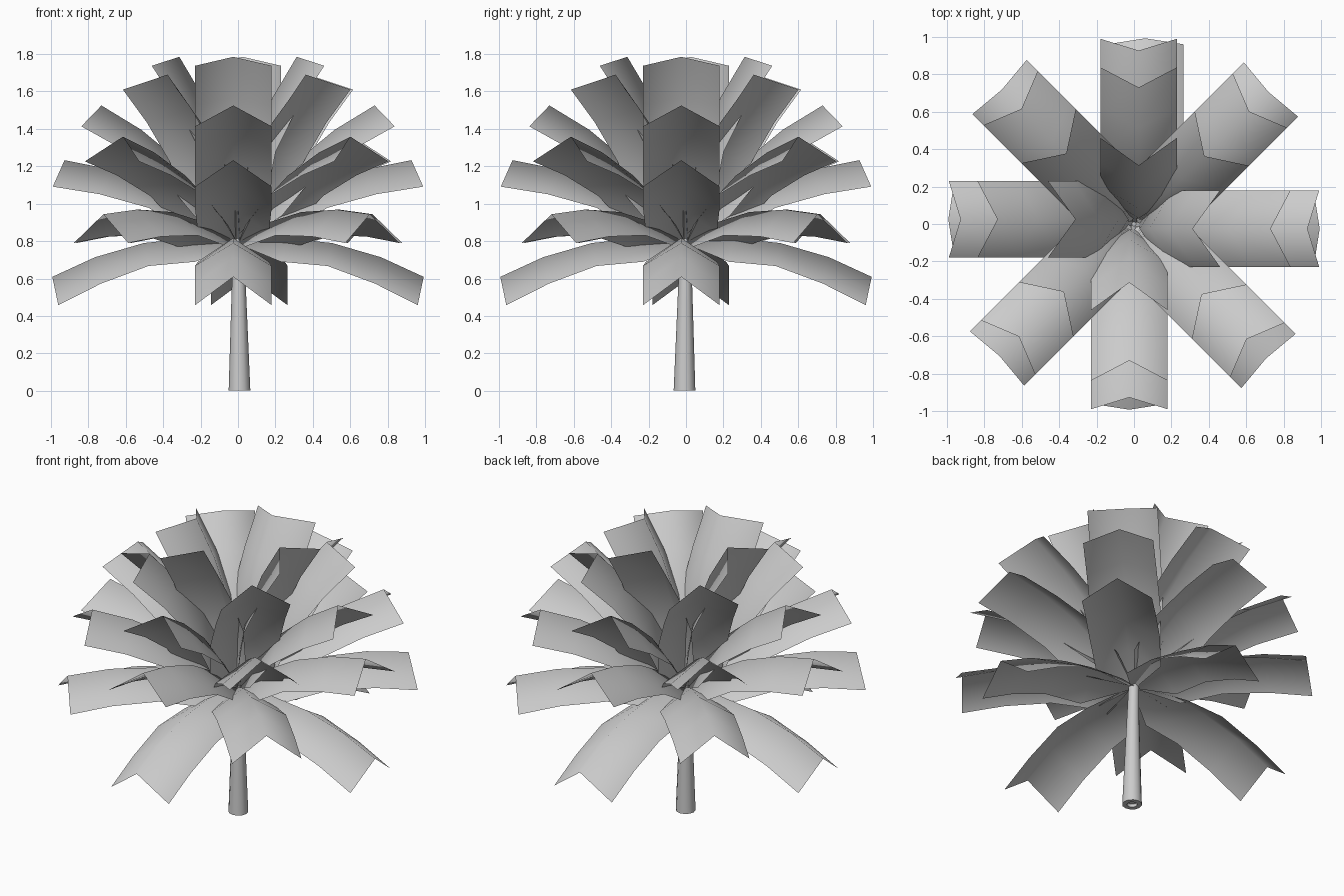
import bpy, bmesh, math
from mathutils import Vector

cube = bpy.data.objects.get("Cube")
if cube:
    bpy.data.objects.remove(cube)

grey = bpy.data.materials.new("plain_grey")
grey.use_nodes = True
grey.diffuse_color = (0.6, 0.6, 0.6, 1)
grey.node_tree.nodes["Principled BSDF"].inputs["Base Color"].default_value = (0.6, 0.6, 0.6, 1)

CROWN = Vector((0, 0, 0.82))
# Frond stations: distance along, ridge height, edge height, half width
STATIONS = [(0.25, 0.05, -0.08, 0.19), (0.5, 0.075, -0.05, 0.205),
            (0.77, 0.055, -0.09, 0.205), (1.015, 0.0, -0.155, 0.205)]


def finish(name, bm, smooth=True):
    mesh = bpy.data.meshes.new(name)
    bm.to_mesh(mesh)
    bm.free()
    mesh.materials.append(grey)
    for face in mesh.polygons:
        face.use_smooth = smooth
    obj = bpy.data.objects.new(name, mesh)
    bpy.context.collection.objects.link(obj)
    return obj


def frond(name, yaw, pitch, shift):
    """Arched leaf folded like a roof, pointed at its root."""
    yaw, pitch = math.radians(yaw), math.radians(pitch)
    out = Vector((math.cos(yaw), math.sin(yaw), 0))
    side = Vector((math.sin(yaw), -math.cos(yaw), 0))
    up = Vector((0, 0, 1))
    along = out * math.cos(pitch) + up * math.sin(pitch)
    lift = up * math.cos(pitch) - out * math.sin(pitch)
    bm = bmesh.new()

    def point(u, w, s):
        return bm.verts.new(CROWN + along * u + lift * w + side * s)

    root = point(-0.02, -0.03, 0)
    rows = [[point(u, edge, shift - half), point(u, ridge, shift), point(u, edge, shift + half)]
            for u, ridge, edge, half in STATIONS]
    for i in range(2):
        bm.faces.new((root, rows[0][i + 1], rows[0][i]))
        for a, b in zip(rows, rows[1:]):
            bm.faces.new((a[i], a[i + 1], b[i + 1], b[i]))
    bmesh.ops.recalc_face_normals(bm, faces=bm.faces)
    bm.normal_update()
    if sum((f.normal for f in bm.faces), Vector()).dot(lift) < 0:
        bmesh.ops.reverse_faces(bm, faces=bm.faces)
    finish(name, bm)


# Fronds: four tiers straight out, three tiers on the diagonals
for q in range(4):
    for tier, pitch in enumerate((-12, 24, 44, 72)):
        far_low = q == 1 and tier == 0
        frond(f"straight_frond_{q}_{tier}", q * 90, pitch, 0.06 if far_low else 0.025)
    for tier, pitch in enumerate((7, 32, 59)):
        frond(f"diagonal_frond_{q}_{tier}", q * 90 + 45, pitch, 0.01)

# Young shoots around the crown
bm = bmesh.new()
for k in range(16):
    a = k * math.tau / 16 + 0.2
    rise = math.radians((15, 50, 30, 70)[k % 4])
    d = Vector((math.cos(a) * math.cos(rise), math.sin(a) * math.cos(rise), math.sin(rise)))
    t = Vector((-math.sin(a), math.cos(a), 0)) * 0.015
    bm.faces.new([bm.verts.new(p) for p in
                  (CROWN + d * 0.03 - t, CROWN + d * 0.03 + t, CROWN + d * 0.2)])
finish("young_shoots", bm, False)

# Trunk: slim taper with a recessed foot
bm = bmesh.new()
rings = []
for radius, z, x in ((0.03, 0.02, 0.008), (0.03, 0, 0.008), (0.058, 0, 0.008),
                     (0.036, 0.6, 0.004), (0.03, 0.84, 0)):
    rings.append([bm.verts.new((x + radius * math.cos(k * math.tau / 12),
                                -x + radius * math.sin(k * math.tau / 12), z)) for k in range(12)])
for a, b in zip(rings, rings[1:]):
    for k in range(12):
        n = (k + 1) % 12
        bm.faces.new((a[k], a[n], b[n], b[k]))
bm.faces.new(rings[0][::-1])
bm.faces.new(rings[-1])
bmesh.ops.recalc_face_normals(bm, faces=bm.faces)
trunk = finish("trunk", bm)
bpy.ops.object.select_all(action="DESELECT")
trunk.select_set(True)
bpy.context.view_layer.objects.active = trunk
bpy.ops.object.shade_smooth_by_angle(angle=math.radians(40))
